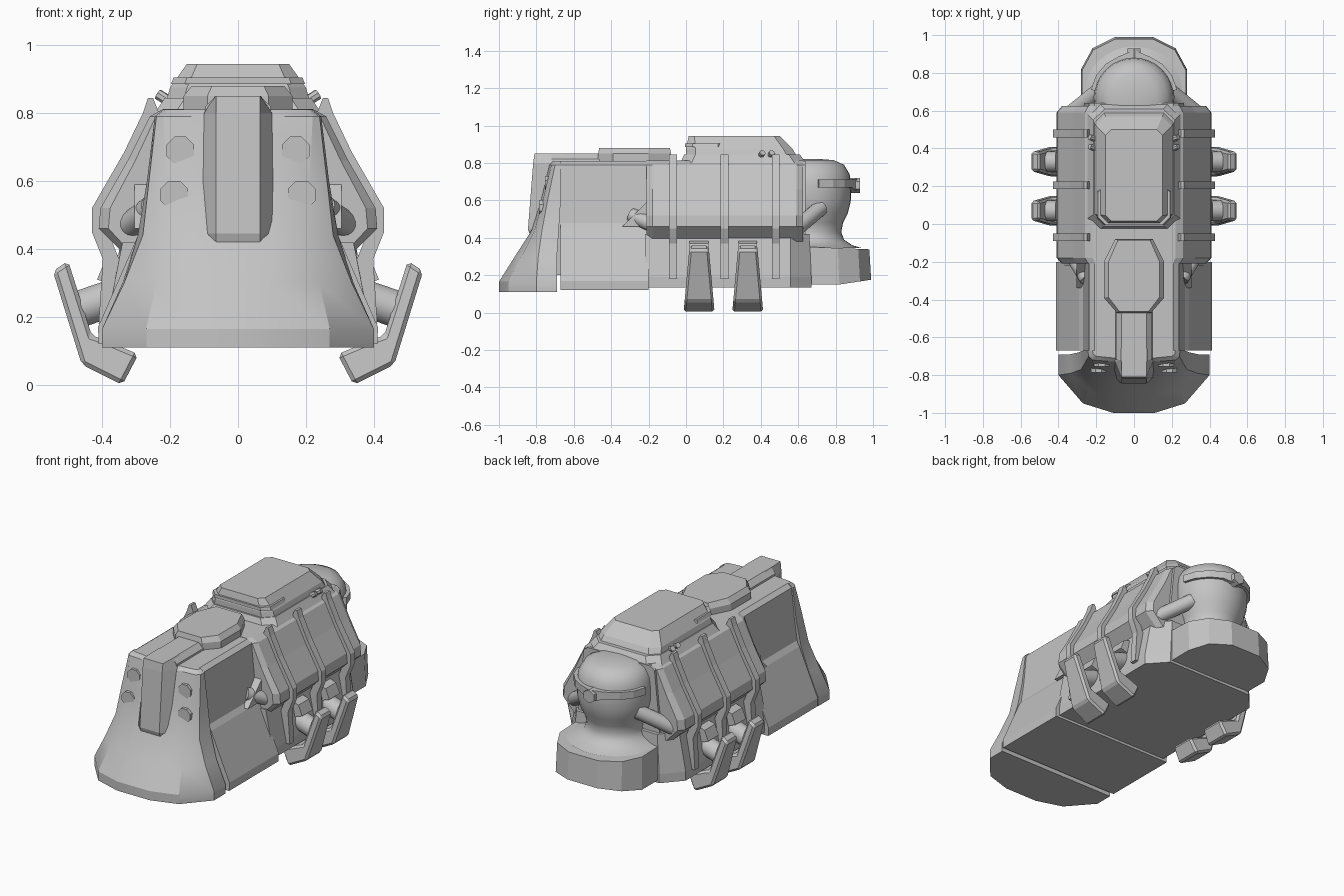
import bpy, bmesh, math
from mathutils import Vector

cube = bpy.data.objects.get("Cube")
if cube:
    bpy.data.objects.remove(cube, do_unlink=True)

grey = bpy.data.materials.new("plain_grey")
grey.use_nodes = True
COLOUR = (0.55, 0.55, 0.55, 1)
grey.diffuse_color = COLOUR
grey.node_tree.nodes["Principled BSDF"].inputs["Base Color"].default_value = COLOUR


def loft(name, rings, mirror=False, smooth=0, bevel=0):
    """Skin closed rings of equal length and cap both ends."""
    bm = bmesh.new()
    loops = [[bm.verts.new(p) for p in ring] for ring in rings]
    n = len(loops[0])
    for a, b in zip(loops, loops[1:]):
        for i in range(n):
            j = (i + 1) % n
            bm.faces.new((a[i], a[j], b[j], b[i]))
    bm.faces.new(loops[0])
    bm.faces.new(loops[-1])
    bmesh.ops.recalc_face_normals(bm, faces=bm.faces)
    mesh = bpy.data.meshes.new(name)
    bm.to_mesh(mesh)
    bm.free()
    mesh.materials.append(grey)
    obj = bpy.data.objects.new(name, mesh)
    bpy.context.scene.collection.objects.link(obj)
    if smooth:
        bpy.ops.object.select_all(action='DESELECT')
        obj.select_set(True)
        bpy.context.view_layer.objects.active = obj
        bpy.ops.object.shade_smooth_by_angle(angle=math.radians(smooth))
    if bevel:
        mod = obj.modifiers.new("edge_bevel", 'BEVEL')
        mod.width = bevel
        mod.segments = 1
    if mirror:
        obj.modifiers.new("mirror", 'MIRROR')
    return obj


def sym(half):
    """Complete a half outline with its mirror image."""
    return half + [(-p[0],) + tuple(p[1:]) for p in reversed(half) if p[0] > 0]


def plan(half, z):
    return [(x, y, z) for x, y in sym(half)]


def section(half, y, s=1):
    return [(x * s, y, z) for x, z in sym(half)]


def deck(w, y0, y1, c, z):
    """Rectangle with cut corners, seen from above."""
    return plan([(w - c, y0), (w, y0 + c), (w, y1 - c), (w - c, y1)], z)


def rod(name, a, b, r, sides=16, mirror=True, smooth=40):
    a, b = Vector(a), Vector(b)
    q = (b - a).to_track_quat('Z', 'Y')
    circle = [Vector((r * math.cos(t), r * math.sin(t), 0)) for t in
              [(i + 0.5) * math.tau / sides for i in range(sides)]]
    return loft(name, [[end + q @ p for p in circle] for end in (a, b)], mirror, smooth)


# Flared front skirt blending into the upright nose
skirt = [(0.11, [(.40, -.69), (.40, -.80), (.27, -.95), (.11, -1)]),
         (.165, [(.40, -.69), (.40, -.80), (.27, -.95), (.11, -1)]),
         (.30, [(.34, -.69), (.335, -.79), (.24, -.88), (.10, -.915)]),
         (.44, [(.295, -.68), (.28, -.77), (.21, -.81), (.10, -.825)]),
         (.60, [(.268, -.67), (.262, -.74), (.21, -.765), (.10, -.775)]),
         (.79, [(.245, -.67), (.24, -.70), (.22, -.72), (.10, -.73)]),
         (.81, [(.22, -.67), (.215, -.69), (.20, -.70), (.10, -.71)])]
loft("front_skirt", [plan(h, z) for z, h in skirt], smooth=25)

# Upper hull and lower side panels
hull = [(.21, .81), (.237, .79), (.27, .47), (.27, .2)]
loft("upper_hull", [section(hull, y) for y in (-.69, .64)])
panel = [(.41, .12), (.412, .17), (.29, .45), (.265, .485)]
loft("front_side_panels", [section(panel, y) for y in (-.67, -.2)])
loft("panel_corner", [[(x, -.34, .46), (x, -.2, .60), (x, -.2, .46)] for x in (.2, .305)],
     mirror=True)
loft("middle_base", [plan([(.385, -.22), (.39, .56), (.29, .67)], .135),
                     plan([(.385, -.22), (.39, .56), (.29, .67)], .19),
                     plan([(.34, -.22), (.345, .56), (.27, .66)], .42)])

# Bulging ribbed flanks
flank = [(.22, .812), (.26, .79), (.325, .66), (.405, .52), (.41, .46), (.33, .38)]
loft("flanks", [section(flank, -.21, .93), section(flank, -.18),
                section(flank, .59), section(flank, .625, .93)])
outer = [(.265, .845), (.28, .80), (.335, .685), (.43, .52), (.43, .45), (.398, .37), (.41, .18)]
rib = outer + [(x - .05, z - .005) for x, z in reversed(outer)]
rib[7] = (.355, .18)
rib[-1] = (.25, .845)
for i, y in enumerate((-.07, .205, .48)):
    loft(f"flank_rib_{i + 1}", [[(x, y + d, z) for x, z in rib] for d in (-.021, .021)],
         mirror=True)

# Stepped top cabin
loft("cabin_collar", [deck(.245, -.03, .64, .06, .80), deck(.215, -.01, .61, .06, .845)])
loft("cabin", [deck(.21, 0, .59, .05, .84), deck(.20, 0, .57, .05, .875),
               deck(.15, .015, .50, .03, .945)])
loft("cabin_lip", [deck(.197, -.005, .21, .04, .885), deck(.19, -.005, .21, .04, .905)])
for i, y in enumerate((.39, .44)):
    rod(f"cabin_peg_{i + 1}", (.18, y, .82), (.235, y + .02, .855), .016, 8)

# Raised front deck, roof strip and nose spine
deck_plan = [(.09, -.47), (.16, -.39), (.16, -.20), (.10, -.08)]
loft("front_deck", [plan(deck_plan, .80), plan(deck_plan, .85),
                    plan([(x * .85, y * .97 - .008) for x, y in deck_plan], .88)])
loft("roof_strip", [section([(.10, .79), (.095, .82), (.065, .85)], y) for y in (-.72, -.42)])
spine = [(.40, .10, -.79, -.83), (.445, .105, -.81, -.845),
         (.80, .10, -.73, -.817), (.85, .068, -.71, -.81)]
loft("nose_spine", [plan([(w, -.66), (w, back), (.065, front)], z)
                    for z, w, back, front in spine])

# Nose bolts
for i, (x, y, z) in enumerate([(.17, -.755, .69), (.188, -.785, .56)]):
    rod(f"nose_bolt_{i + 1}", (x, y + .08, z), (x, y, z), .044, 8, smooth=0)

# Rear base
rear = [(.28, .58), (.28, .82), (.22, .93), (.10, .99)]
loft("rear_base", [[(x, y, .15 + max(0, y - .82) * .15) for x, y in sym(rear)],
                   [(x * .985, y * .99, .345 + (.82 - y) * .04) for x, y in sym(rear)]])

# Rounded rear dome with a waisted neck
dome = [(.27, .345), (.22, .36), (.175, .39), (.16, .43), (.17, .48), (.195, .53), (.212, .60),
        (.214, .68), (.205, .74), (.175, .79), (.12, .815), (.03, .822)]
turn = [i * math.tau / 32 for i in range(32)]
loft("rear_dome", [[(r * math.cos(t), .67 + r * math.sin(t), z) for t in turn]
                   for r, z in dome], smooth=40)

# Band and centre clasp round the dome
band = []
for deg in range(10, 171, 20):
    t = math.radians(deg)
    mid = abs(deg - 90) < 15
    r, h, z = (.25, .035, .68) if mid else (.232, .022, .69)
    band.append([(q * math.cos(t), .67 + q * math.sin(t), z + k)
                 for q, k in ((.195, -h), (r, -h), (r, h), (.195, h))])
loft("dome_band", band)
rod("band_clasp", (0, .86, .68), (0, .93, .68), .04, 6, mirror=False, smooth=0)

# Connecting pipes
rod("rear_pipe", (.17, .72, .56), (.33, .59, .45), .042)
rod("front_pipe", (.25, -.29, .52), (.33, -.16, .46), .04)

# Four bent feet on round sockets
foot = [(.50, .365), (.545, .335), (.46, .06), (.34, 0), (.293, .09), (.40, .135), (.43, .145)]
for label, c in (("front", .07), ("rear", .33)):
    loft(label + "_feet", [[(x, c + side * (.083 - .09 * z), z) for x, z in foot]
                           for side in (-1, 1)], mirror=True, bevel=.012)
    rod(label + "_leg_sockets", (.33, c, .27), (.475, c, .22), .055)
    bracket = [(.33, .39), (.39, .37), (.415, .31), (.33, .28)]
    loft(label + "_leg_brackets", [[(x, c + d, z) for x, z in bracket]
                                   for d in (-.05, .05)], mirror=True)
